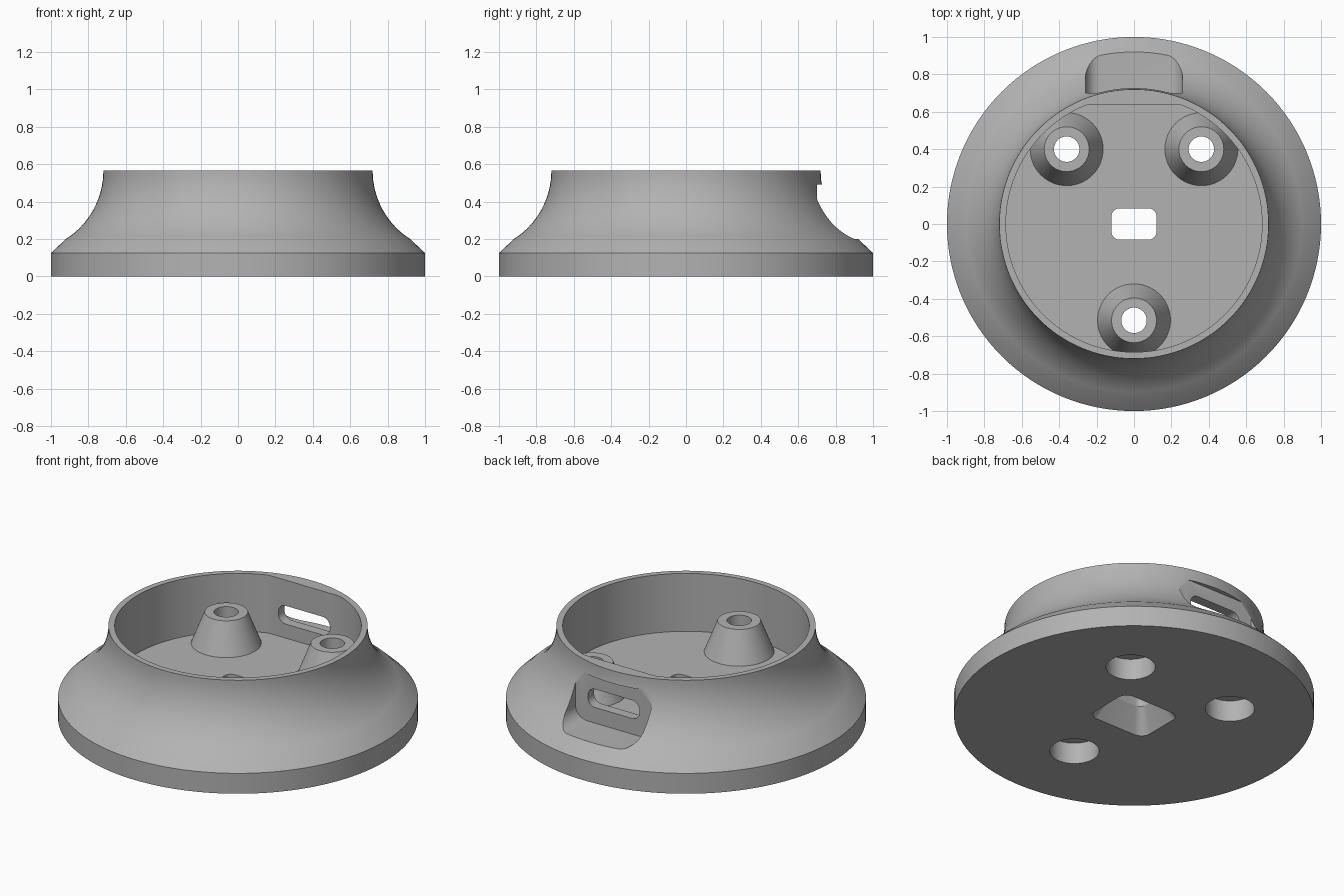
import bpy, bmesh
from math import sin, cos, pi, radians

if "Cube" in bpy.data.objects:
    bpy.data.objects.remove(bpy.data.objects["Cube"])

grey = bpy.data.materials.new("plain grey")
grey.use_nodes = True
COLOUR = (0.45, 0.45, 0.45, 1)
grey.diffuse_color = COLOUR
grey.node_tree.nodes["Principled BSDF"].inputs["Base Color"].default_value = COLOUR


def circle(r, z, x=0, y=0, n=64, flat=9):
    """Ring of points, optionally cut straight at y = flat."""
    return [(x + r * cos(2 * pi * i / n), min(y + r * sin(2 * pi * i / n), flat), z)
            for i in range(n)]


def rounded(a, b, r, n=8):
    """Rounded rectangle of half sizes a and b, as 2D points."""
    pts = []
    for k, (sx, sy) in enumerate([(1, 1), (-1, 1), (-1, -1), (1, -1)]):
        for i in range(n + 1):
            t = pi / 2 * (k + i / n)
            pts.append((sx * (a - r) + r * cos(t), sy * (b - r) + r * sin(t)))
    return pts


def level(pts, z):
    return [(x, y, z) for x, y in pts]


def upright(pts, y, z):
    return [(x, y, z + h) for x, h in pts]


def loft(name, loops):
    """Closed solid skinned through loops of equal length."""
    bm = bmesh.new()
    rings = [[bm.verts.new(p) for p in loop] for loop in loops]
    n = len(rings[0])
    for lo, hi in zip(rings, rings[1:]):
        for i in range(n):
            j = (i + 1) % n
            bm.faces.new((lo[i], lo[j], hi[j], hi[i]))
    bm.faces.new(rings[0][::-1])
    bm.faces.new(rings[-1])
    bmesh.ops.recalc_face_normals(bm, faces=bm.faces[:])
    mesh = bpy.data.meshes.new(name)
    bm.to_mesh(mesh)
    bm.free()
    mesh.materials.append(grey)
    ob = bpy.data.objects.new(name, mesh)
    bpy.context.collection.objects.link(ob)
    return ob


def combine(target, tool, operation):
    """Apply a boolean and discard the tool."""
    bpy.context.view_layer.objects.active = target
    mod = target.modifiers.new(operation, "BOOLEAN")
    mod.operation = operation
    mod.solver = "EXACT"
    mod.object = tool
    bpy.ops.object.modifier_apply(modifier=mod.name)
    bpy.data.objects.remove(tool)


RIM, FLOOR, BORE, BOSS = 0.565, 0.21, 0.13, 0.4
CURVE, SWEEP, STEPS = 0.433, radians(57.4), 16

# Turned base: straight foot, chamfer, then a concave sweep up to the rim
profile = [(1, 0), (1, 0.125)]
for i in range(STEPS + 1):
    t = SWEEP * (1 - i / STEPS)
    profile.append((0.72 + CURVE * (1 - cos(t)), RIM - CURVE * sin(t)))
base = loft("round_base", [circle(r, z, n=128) for r, z in profile])

# Inner cup with a flat wall at the back
combine(base, loft("cup_cutter", [circle(0.685, z, n=128, flat=0.64)
                                  for z in (FLOOR, 0.8)]), "DIFFERENCE")

# Screw bosses, counterbored from below
for x, y in [(-0.36, 0.4), (0.36, 0.4), (0, -0.515)]:
    boss = loft("screw_boss", [circle(0.195, FLOOR - 0.03, x, y),
                               circle(0.195, FLOOR, x, y),
                               circle(0.12, BOSS, x, y)])
    combine(base, boss, "UNION")
    hole = loft("screw_cutter", [circle(r, z, x, y) for r, z in
                                 [(0.137, -0.1), (0.137, BORE), (0.068, BORE), (0.068, 0.7)]])
    combine(base, hole, "DIFFERENCE")

# Central cable hole, flared underneath
wide, narrow = rounded(0.197, 0.16, 0.06), rounded(0.12, 0.083, 0.04)
cable = loft("cable_cutter", [level(wide, -0.1), level(wide, 0),
                              level(narrow, BORE), level(narrow, 0.4)])
combine(base, cable, "DIFFERENCE")

# Rear socket recess and the slot through its wall
recess = rounded(0.26, 0.145, 0.08)
combine(base, loft("recess_cutter", [upright(recess, y, 0.345) for y in (0.7, 1.2)]),
        "DIFFERENCE")
slot = rounded(0.175, 0.056, 0.05)
combine(base, loft("slot_cutter", [upright(slot, y, 0.352) for y in (0.55, 0.9)]),
        "DIFFERENCE")

bpy.ops.object.select_all(action="DESELECT")
base.select_set(True)
bpy.context.view_layer.objects.active = base
bpy.ops.object.shade_smooth_by_angle(angle=radians(28))
